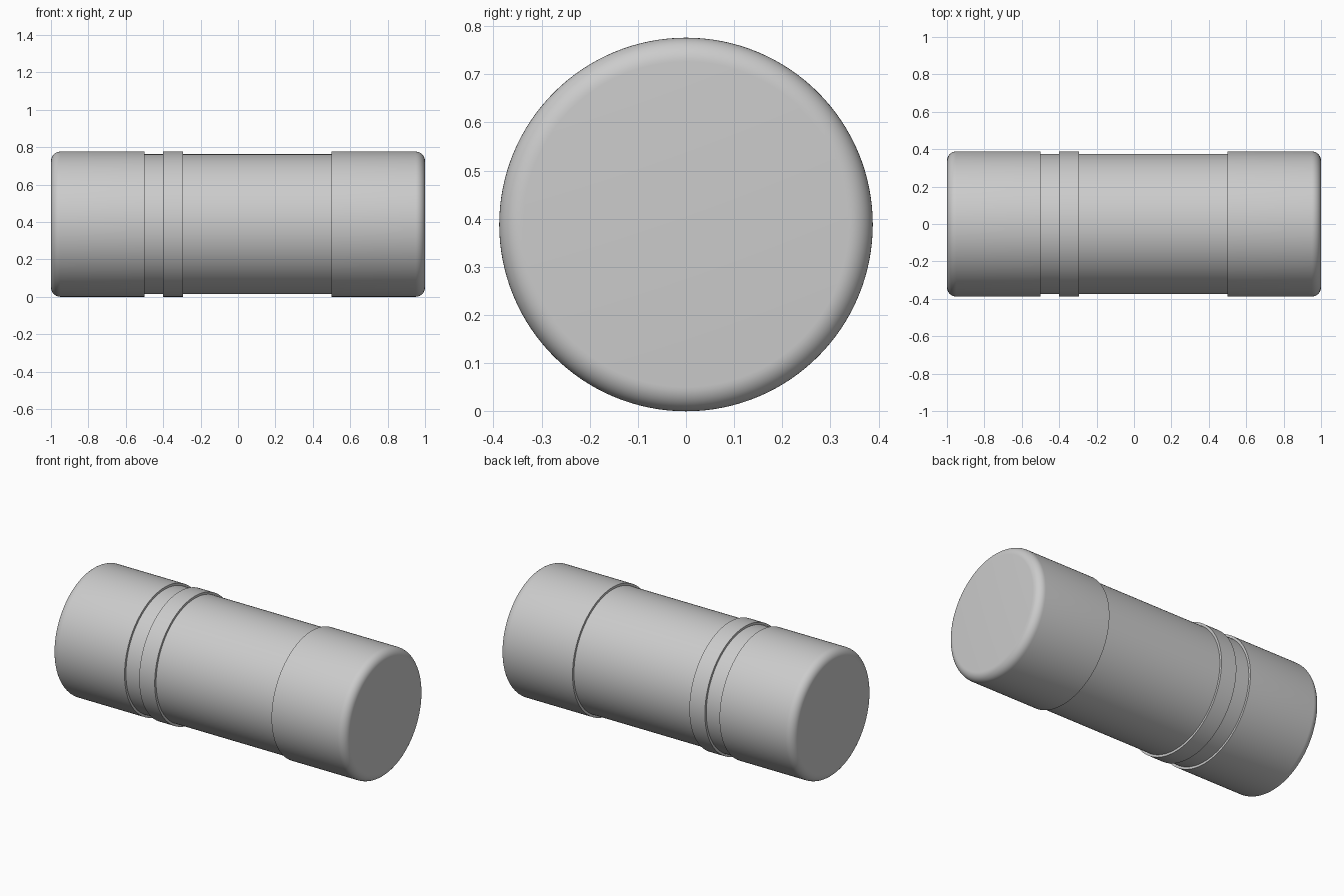
import bpy
import bmesh
import math
from mathutils import Matrix, Vector

cube = bpy.data.objects.get("Cube")
if cube:
    bpy.data.objects.remove(cube, do_unlink=True)

SIDES = 128
R_BIG, R_BODY, FILLET = 0.388, 0.374, 0.05

grey = bpy.data.materials.new("plain_grey")
grey.use_nodes = True
colour = (0.6, 0.6, 0.6, 1)
grey.diffuse_color = colour
grey.node_tree.nodes["Principled BSDF"].inputs["Base Color"].default_value = colour


def lathe(name, profile):
    """Revolve (x, radius) points about the long axis."""
    bm = bmesh.new()
    verts = [bm.verts.new((x, 0, r)) for x, r in profile]
    edges = [bm.edges.new(pair) for pair in zip(verts, verts[1:])]
    bmesh.ops.spin(bm, geom=verts + edges, cent=(0, 0, 0), axis=(1, 0, 0),
                   angle=math.tau, steps=SIDES, use_duplicate=False)
    bmesh.ops.remove_doubles(bm, verts=bm.verts, dist=1e-5)
    bmesh.ops.recalc_face_normals(bm, faces=bm.faces)
    bm.transform(Matrix.Translation(Vector((0, 0, R_BIG))))
    mesh = bpy.data.meshes.new(name)
    bm.to_mesh(mesh)
    bm.free()
    mesh.materials.append(grey)
    obj = bpy.data.objects.new(name, mesh)
    bpy.context.collection.objects.link(obj)
    bpy.ops.object.select_all(action="DESELECT")
    obj.select_set(True)
    bpy.context.view_layer.objects.active = obj
    bpy.ops.object.shade_smooth_by_angle(angle=math.radians(30))
    return obj


# Rounded end sleeves, mirrored about the middle
arc = [(1 - FILLET + FILLET * math.cos(a), R_BIG - FILLET + FILLET * math.sin(a))
       for a in (math.pi / 2 * i / 10 for i in range(11))]
end_profile = [(1, 0)] + arc + [(0.5, R_BIG), (0.5, R_BODY)]
for name, side in (("left_end_sleeve", 1), ("right_end_sleeve", -1)):
    lathe(name, [(side * x, r) for x, r in end_profile])

# Main tube and the raised band around it
lathe("main_tube", [(-0.5, R_BODY), (0.5, R_BODY)])
lathe("raised_band", [(-0.4, R_BODY), (-0.4, R_BIG), (-0.295, R_BIG), (-0.295, R_BODY)])
